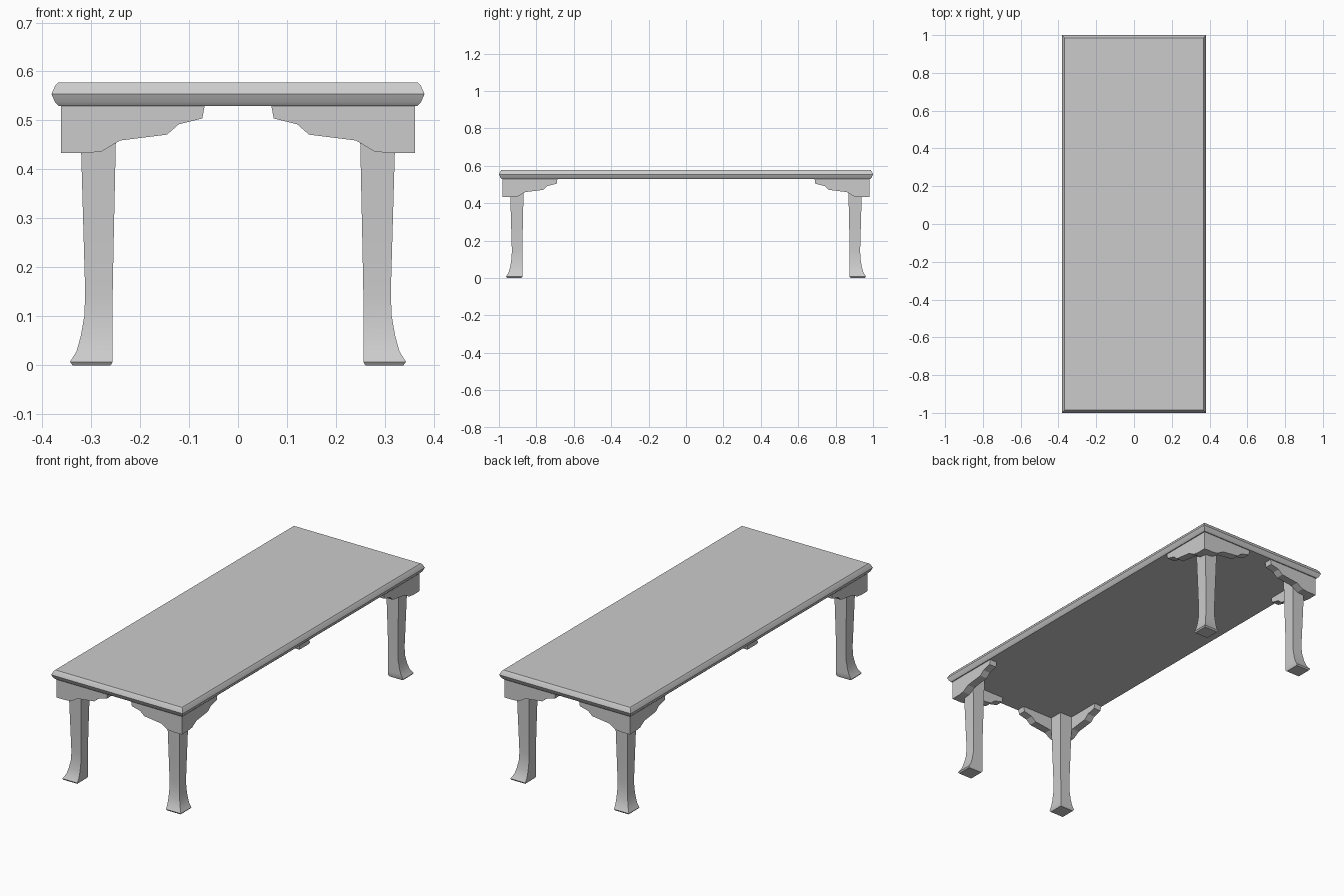
import bpy
import bmesh

cube = bpy.data.objects.get("Cube")
if cube:
    bpy.data.objects.remove(cube, do_unlink=True)

HALF_X, HALF_Y = 0.381, 1.0
TOP_Z, UNDER_Z = 0.578, 0.53

grey = bpy.data.materials.new("plain grey")
grey.use_nodes = True
colour = (0.6, 0.6, 0.6, 1)
grey.diffuse_color = colour
grey.node_tree.nodes["Principled BSDF"].inputs["Base Color"].default_value = colour


def finish(name, bm, smooth_angle=0.6):
    bmesh.ops.recalc_face_normals(bm, faces=bm.faces)
    mesh = bpy.data.meshes.new(name)
    bm.to_mesh(mesh)
    bm.free()
    mesh.materials.append(grey)
    obj = bpy.data.objects.new(name, mesh)
    bpy.context.collection.objects.link(obj)
    bpy.ops.object.select_all(action="DESELECT")
    obj.select_set(True)
    bpy.context.view_layer.objects.active = obj
    bpy.ops.object.shade_smooth_by_angle(angle=smooth_angle)
    return obj


def loft(bm, rings):
    """Skin a stack of four-point rings and cap both ends."""
    loops = [[bm.verts.new(p) for p in ring] for ring in rings]
    for a, b in zip(loops, loops[1:]):
        for i in range(4):
            j = (i + 1) % 4
            bm.faces.new((a[i], a[j], b[j], b[i]))
    bm.faces.new(loops[0][::-1])
    bm.faces.new(loops[-1])


def rect(x0, x1, y0, y1, z):
    return [(x0, y0, z), (x1, y0, z), (x1, y1, z), (x0, y1, z)]


# Tabletop with a rounded nose all round: (inset, height)
nose = [(0.014, UNDER_Z), (0.007, 0.538), (0, 0.554), (0.007, 0.57), (0.014, TOP_Z)]
bm = bmesh.new()
loft(bm, [rect(d - HALF_X, HALF_X - d, d - HALF_Y, HALF_Y - d, z) for d, z in nose])
finish("tabletop", bm)

# Leg section: (height, outer inset from table edge, inner inset)
LEG = [(0, 0.043, 0.121), (0.007, 0.038, 0.125), (0.028, 0.051, 0.125),
       (0.06, 0.06, 0.125), (0.1, 0.067, 0.125), (0.145, 0.069, 0.125),
       (0.25, 0.066, 0.127), (UNDER_Z, 0.058, 0.133)]

# Bracket outline: (inset from table edge, height)
BRACKET = [(0.019, UNDER_Z), (0.019, 0.433), (0.07, 0.433), (0.103, 0.437),
           (0.14, 0.459), (0.236, 0.471), (0.26, 0.492), (0.308, 0.504),
           (0.313, UNDER_Z)]
THICK = 0.042


def bracket(name, place):
    """Extrude the scalloped outline; place maps (along, across, z) to a point."""
    bm = bmesh.new()
    face = bm.faces.new([bm.verts.new(place(d, 0.019, z)) for d, z in BRACKET])
    back = bmesh.ops.extrude_face_region(bm, geom=[face], use_keep_orig=True)
    verts = [v for v in back["geom"] if isinstance(v, bmesh.types.BMVert)]
    shift = place(0, THICK, 0)
    base = place(0, 0, 0)
    bmesh.ops.translate(bm, verts=verts, vec=[s - b for s, b in zip(shift, base)])
    finish(name, bm, 0.3)


for sx, side in ((1, "left"), (-1, "right")):
    for sy, end in ((-1, "front"), (1, "back")):
        tag = f"{end}_{side}"
        bm = bmesh.new()
        loft(bm, [rect(sx * (HALF_X - i), sx * (HALF_X - o),
                       sy * (HALF_Y - i), sy * (HALF_Y - o), z) for z, o, i in LEG])
        finish(f"{tag}_leg", bm)
        bracket(f"{tag}_end_bracket",
                lambda d, t, z: (sx * (HALF_X - d), sy * (HALF_Y - t), z))
        bracket(f"{tag}_side_bracket",
                lambda d, t, z: (sx * (HALF_X - t), sy * (HALF_Y - d), z))
